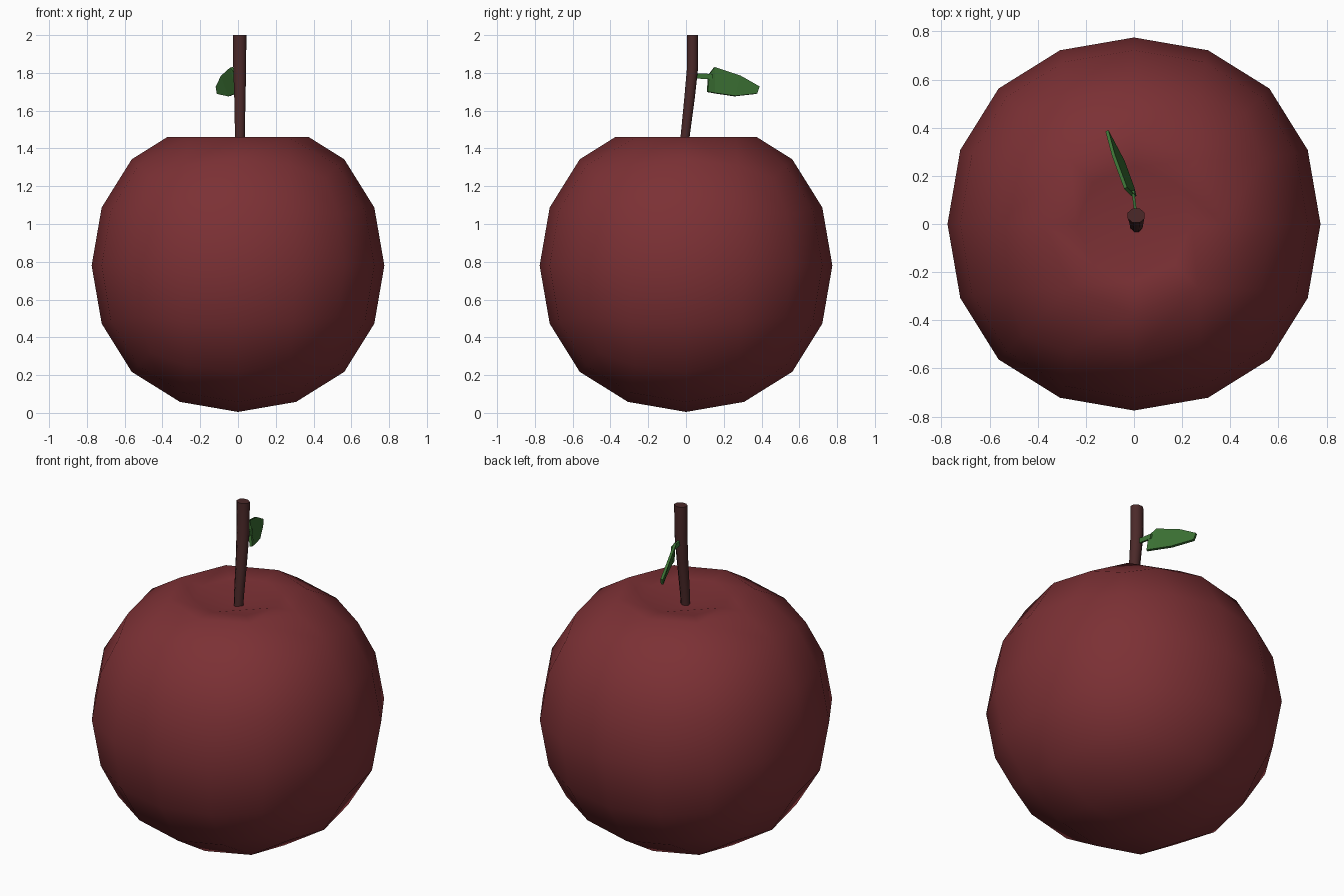
import bpy, bmesh, math
from mathutils import Vector

if "Cube" in bpy.data.objects:
    bpy.data.objects.remove(bpy.data.objects["Cube"])


def paint(obj, name, color):
    mat = bpy.data.materials.new(name)
    mat.diffuse_color = (*color, 1)
    mat.use_nodes = True
    mat.node_tree.nodes["Principled BSDF"].inputs["Base Color"].default_value = mat.diffuse_color
    obj.data.materials.append(mat)


def make_object(name, bm):
    bmesh.ops.recalc_face_normals(bm, faces=bm.faces)
    mesh = bpy.data.meshes.new(name)
    bm.to_mesh(mesh)
    bm.free()
    obj = bpy.data.objects.new(name, mesh)
    bpy.context.collection.objects.link(obj)
    return obj


def smooth(obj, angle):
    bpy.ops.object.select_all(action='DESELECT')
    bpy.context.view_layer.objects.active = obj
    obj.select_set(True)
    bpy.ops.object.shade_smooth_by_angle(angle=math.radians(angle))


def tube(name, path, sides):
    """Capped tube along (x, y, z, x radius, depth radius) with level rings."""
    bm = bmesh.new()
    axis = Vector(path[-1][:3]) - Vector(path[0][:3])
    upright = axis.z > abs(axis.y)
    rings = []
    for x, y, z, rx, rd in path:
        ring = []
        for i in range(sides):
            a = math.tau * (i + 0.5) / sides
            u, v = rx * math.cos(a), rd * math.sin(a)
            ring.append(bm.verts.new((x + u, y + v, z) if upright else (x + u, y, z + v)))
        rings.append(ring)
    for a, b in zip(rings, rings[1:]):
        for i in range(sides):
            j = (i + 1) % sides
            bm.faces.new((a[i], a[j], b[j], b[i]))
    bm.faces.new(rings[0])
    bm.faces.new(rings[-1])
    return make_object(name, bm)


# Fruit: subdivided cube with a dimple pressed into the top
bpy.ops.mesh.primitive_cube_add(size=1.846, location=(0, 0, 0))
fruit = bpy.context.object
fruit.name = "fruit"
sub = fruit.modifiers.new("round", 'SUBSURF')
sub.levels = 2
bpy.ops.object.modifier_apply(modifier="round")
bm = bmesh.new()
bm.from_mesh(fruit.data)
bmesh.ops.translate(bm, verts=bm.verts, vec=(0, 0, 0.78))
bm.verts.ensure_lookup_table()
center = max(bm.verts, key=lambda v: v.co.z)
cap = list(center.link_faces)
for v in {v for f in cap for v in f.verts} - {center}:
    flat = Vector((v.co.x, v.co.y)).normalized() * 0.375
    v.co = (flat.x, flat.y, 1.46)
center.co.z = 1.46
bmesh.ops.inset_region(bm, faces=cap, thickness=0.14)
for v in {v for f in cap for v in f.verts}:
    v.co.z = 1.395 if v.co.xy.length < 0.02 else 1.445
bm.to_mesh(fruit.data)
bm.free()
smooth(fruit, 60)
paint(fruit, "fruit_red", (0.2, 0.03, 0.035))

# Stem
stem = tube("stem", [(0.01, -0.01, 1.385, 0.026, 0.026),
                     (0.01, -0.005, 1.46, 0.028, 0.026),
                     (0.01, 0.018, 1.66, 0.032, 0.03),
                     (0.009, 0.035, 1.83, 0.037, 0.032),
                     (0.009, 0.035, 2.0, 0.038, 0.032)], 8)
smooth(stem, 50)
paint(stem, "stem_brown", (0.07, 0.022, 0.022))

# Leaf stalk
stalk = tube("leaf_stalk", [(0.008, 0.04, 1.785, 0.008, 0.02),
                            (-0.005, 0.14, 1.78, 0.008, 0.02)], 4)
green = (0.045, 0.17, 0.035)
paint(stalk, "stalk_green", green)

# Leaf: quad strip between upper and lower edges, then thickened
upper = [(-0.005, 0.12, 1.79), (-0.035, 0.15, 1.83), (-0.085, 0.285, 1.785), (-0.112, 0.387, 1.727)]
lower = [(0.004, 0.113, 1.70), (-0.005, 0.15, 1.693), (-0.045, 0.26, 1.677), (-0.106, 0.375, 1.69)]
bm = bmesh.new()
up = [bm.verts.new(p) for p in upper]
low = [bm.verts.new(p) for p in lower]
for i in range(3):
    bm.faces.new((up[i], up[i + 1], low[i + 1], low[i]))
leaf = make_object("leaf", bm)
thick = leaf.modifiers.new("thickness", 'SOLIDIFY')
thick.thickness = 0.014
thick.offset = 0
paint(leaf, "leaf_green", green)
